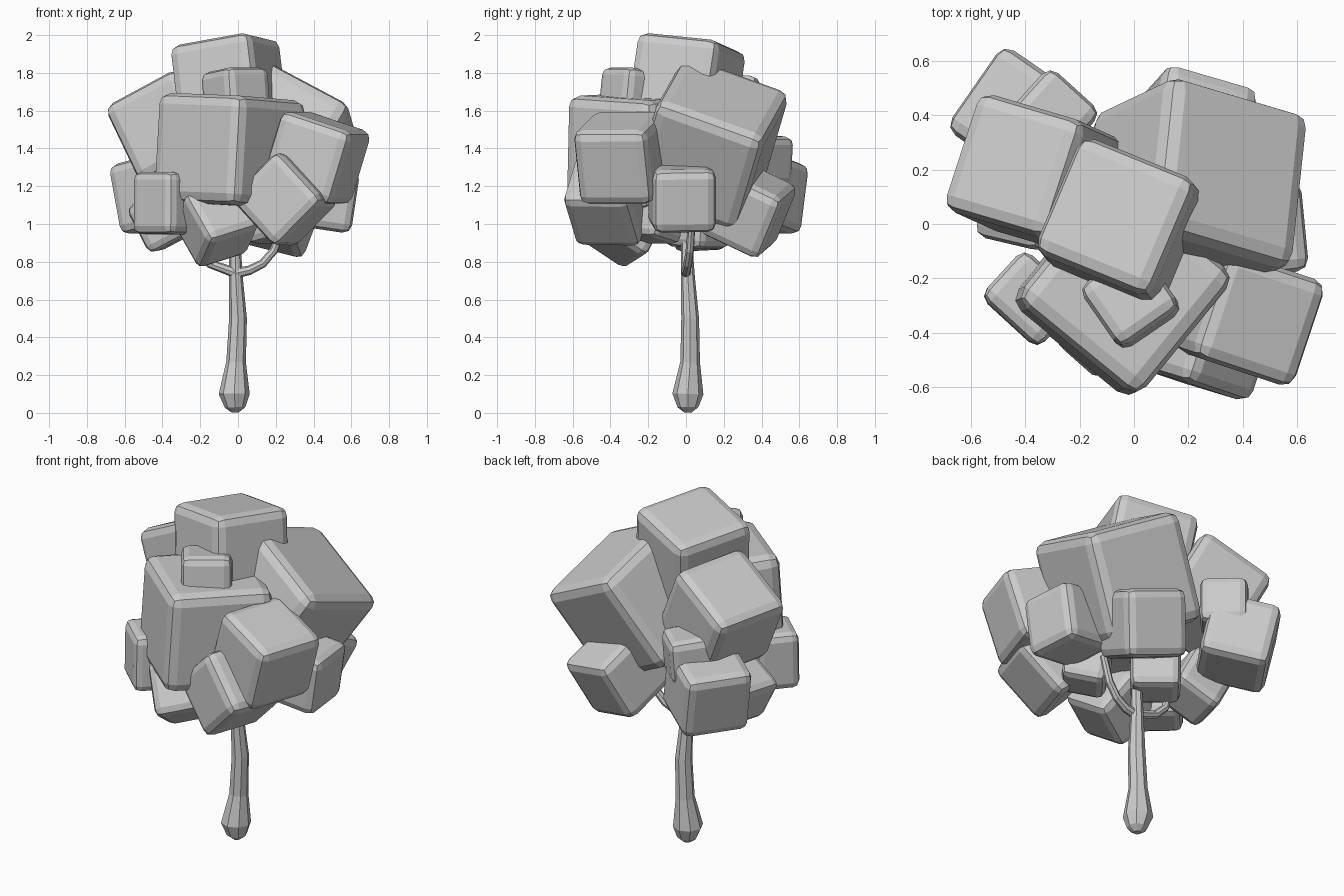
import bpy
from mathutils import Vector, Matrix

if "Cube" in bpy.data.objects:
    bpy.data.objects.remove(bpy.data.objects["Cube"])


def leaf_block(name, centre, half, x_axis, up):
    """Bevelled cube, oriented by its own x axis and up axis."""
    h = Vector(half) if isinstance(half, tuple) else Vector((half,) * 3)
    e1 = Vector(x_axis).normalized()
    e3 = Vector(up)
    e3 = (e3 - e1 * e3.dot(e1)).normalized()
    e2 = e3.cross(e1)
    rot = Matrix((e1, e2, e3)).transposed().to_4x4()
    bpy.ops.mesh.primitive_cube_add(size=2)
    ob = bpy.context.object
    ob.name = name
    ob.data.transform(Matrix.Diagonal((h.x, h.y, h.z, 1)))
    ob.matrix_world = Matrix.Translation(centre) @ rot
    bev = ob.modifiers.new("bevel", 'BEVEL')
    bev.width = 0.03 + 0.1 * min(h)
    bev.segments = 2
    return ob


def limb(name, points):
    """Faceted tapering tube through (x, y, z, radius) points."""
    cu = bpy.data.curves.new(name, 'CURVE')
    cu.dimensions = '3D'
    cu.bevel_depth = 1.0
    cu.bevel_resolution = 2
    cu.use_fill_caps = True
    sp = cu.splines.new('POLY')
    sp.points.add(len(points) - 1)
    sp.use_smooth = False
    for p, (x, y, z, r) in zip(sp.points, points):
        p.co = (x, y, z, 1)
        p.radius = r
    ob = bpy.data.objects.new(name, cu)
    bpy.context.collection.objects.link(ob)


# Trunk and its two low branches
limb("trunk", [(-.015, .01, .003, .02), (-.015, .01, .03, .055), (-.02, .01, .1, .082),
               (-.01, .022, .27, .052), (0, .022, .5, .047), (-.012, .01, .72, .037),
               (-.015, .005, .85, .032), (-.01, 0, 1.3, .02)])
limb("branch_right", [(-.01, 0, .74, .028), (.06, .0, .755, .025), (.13, .01, .79, .023),
                      (.19, .02, .86, .022), (.24, .03, 1.0, .02)])
limb("branch_left", [(-.01, 0, .74, .028), (-.08, 0, .765, .025), (-.15, 0, .79, .023),
                     (-.21, .01, .85, .022), (-.24, .01, .98, .02)])

# Foliage: large upper blocks
leaf_block("leaves_top", (-.045, .0, 1.732), .235, (.91, -.37, .165), (-.14, .16, .98))
leaf_block("leaves_front", (-.045, -.24, 1.385), .29, (.77, -.63, -.03), (.06, .02, 1))
leaf_block("leaves_right_back", (.218, .128, 1.425), .303, (.854, -.254, -.454), (.511, .242, .825))
leaf_block("leaves_left", (-.362, .18, 1.51), .228, (.85, -.25, .46), (-.42, .19, .883))

# Foliage: medium blocks
leaf_block("leaves_front_right", (.415, -.335, 1.35), .205, (.9, -.3, -.3), (.284, -.096, .946))
leaf_block("leaves_front_low", (.25, -.41, 1.13), .185, (.66, -.22, -.72), (.66, -.2, .7))
leaf_block("leaves_left_back", (-.41, .385, 1.165), .19, (.57, .82, 0), (-.2, .1, 1))
leaf_block("leaves_back_low", (.21, .325, 1.08), .185, (.93, -.27, -.235), (.3, .35, .85))
leaf_block("leaves_right_low", (.445, -.02, 1.14), .168, (1, .1, -.15), (.15, 0, 1))
leaf_block("leaves_left_low", (-.39, .06, 1.03), .14, (.85, -.2, .45), (-.45, .05, .85))

# Foliage: small blocks
leaf_block("leaves_front_left_small", (-.38, -.275, 1.11), (.145, .12, .165), (.72, -.66, 0), (0, .02, 1))
leaf_block("leaves_upper_small", (-.01, -.28, 1.68), .138, (.82, .57, 0), (0, .15, 1))
leaf_block("leaves_back_left_small", (-.305, .395, 1.34), .13, (.74, -.67, 0), (0, .1, 1))
leaf_block("leaves_bottom_small", (-.115, -.33, 1.0), .158, (.86, .43, .27), (.23, -.8, .53))
leaf_block("leaves_trunk_small", (-.1, .06, 1.01), .135, (.75, -.6, 0), (.05, .05, 1))
leaf_block("leaves_inner_right_small", (.19, -.17, 1.03), .12, (.75, -.6, .2), (-.1, .1, 1))
